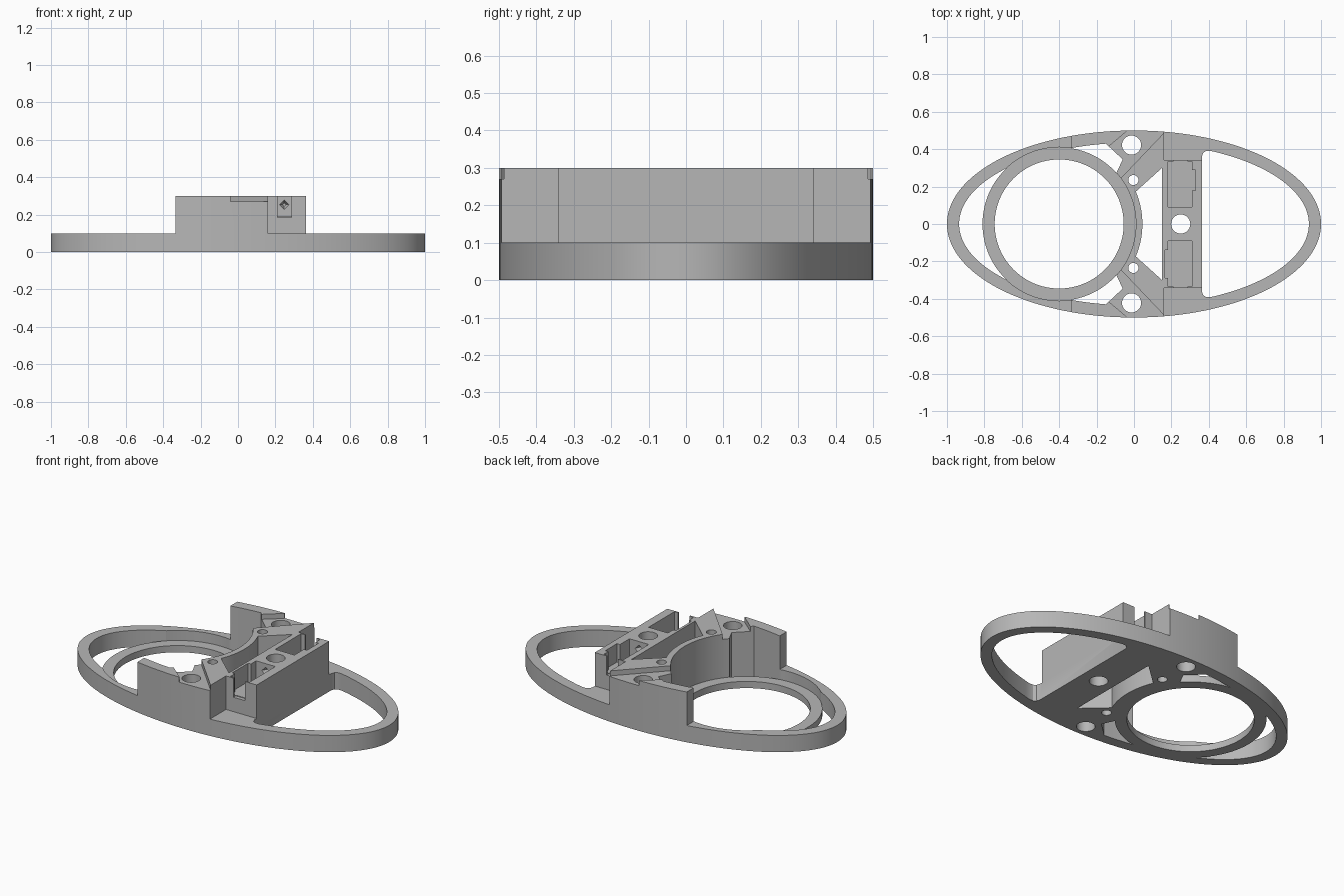
import bpy, bmesh, math
from mathutils import Matrix

cube = bpy.data.objects.get("Cube")
if cube:
    bpy.data.objects.remove(cube, do_unlink=True)

RING_X, RING_R, BORE_R = -0.4, 0.41, 0.345
IN_A, IN_B = 0.935, 0.435

grey = bpy.data.materials.new("light_grey")
grey.use_nodes = True
colour = (0.47, 0.47, 0.47, 1)
grey.diffuse_color = colour
grey.node_tree.nodes["Principled BSDF"].inputs["Base Color"].default_value = colour


def link(name, bm):
    bmesh.ops.recalc_face_normals(bm, faces=bm.faces)
    mesh = bpy.data.meshes.new(name)
    bm.to_mesh(mesh)
    bm.free()
    mesh.materials.append(grey)
    obj = bpy.data.objects.new(name, mesh)
    bpy.context.scene.collection.objects.link(obj)
    return obj


def prism(name, pts, z0, z1):
    """Upright solid from an outline."""
    bm = bmesh.new()
    low = [bm.verts.new((x, y, z0)) for x, y in pts]
    high = [bm.verts.new((x, y, z1)) for x, y in pts]
    bm.faces.new(low)
    bm.faces.new(high)
    n = len(pts)
    for i in range(n):
        j = (i + 1) % n
        bm.faces.new((low[i], low[j], high[j], high[i]))
    return link(name, bm)


def arc(cx, a, b, t0, t1, n):
    return [(cx + a * math.cos(t0 + (t1 - t0) * i / n),
             b * math.sin(t0 + (t1 - t0) * i / n)) for i in range(n + 1)]


def circle(cx, cy, r, n=48):
    return [(x, y + cy) for x, y in arc(cx, r, r, 0, math.tau, n)[:-1]]


def rect(x0, x1, y0, y1):
    return [(x0, y0), (x1, y0), (x1, y1), (x0, y1)]


def cut(cutter):
    mod = body.modifiers.new("cut", "BOOLEAN")
    mod.operation = "DIFFERENCE"
    mod.solver = "EXACT"
    mod.object = cutter
    bpy.context.view_layer.update()
    deps = bpy.context.evaluated_depsgraph_get()
    mesh = bpy.data.meshes.new_from_object(body.evaluated_get(deps))
    body.modifiers.clear()
    body.data = mesh
    bpy.data.objects.remove(cutter, do_unlink=True)


def carve(pts, z0=-0.1, z1=0.5):
    cut(prism("cutter", pts, z0, z1))


def flip(pts, s):
    return [(x, y * s) for x, y in pts]


# Full oval blank
body = prism("oval_mount_frame", arc(0, 1, 0.5, 0, math.tau, 144)[:-1], 0, 0.3)

# Lower the two ends and the shelves beside the bay block
carve(rect(-1.2, -0.335, -0.7, 0.7), 0.1)
carve(rect(0.363, 1.2, -0.7, 0.7), 0.1)
for s in (1, -1):
    carve(flip(rect(0.16, 0.5, 0.342, 0.7), s), 0.1)

# Open nose with rounded inner corners
t = math.acos(0.41 / IN_A)
nose = arc(0, IN_A, IN_B, -t, t, 56)
corner = [(0.385, 0.39), (0.37, 0.38), (0.363, 0.36)]
carve(nose + corner + flip(corner[::-1], -1))

# Crescent between the tail and the round seat
x = -0.683
t = math.acos(x / IN_A)
u = math.acos((x - RING_X) / RING_R)
tail = arc(0, IN_A, IN_B, t, math.tau - t, 48)
seat = arc(RING_X, RING_R, RING_R, math.tau - u, u, 48)
carve(tail + seat[1:-1])

# Side openings between frame and seat
x = -0.338
t0, t1 = math.acos(x / IN_A), math.acos(-0.15 / IN_A)
u = math.acos((x - RING_X) / RING_R)
side = (arc(0, IN_A, IN_B, t0, t1, 8) + [(-0.06, 0.345)]
        + arc(RING_X, RING_R, RING_R, 0.73, u, 20)[:-1])
for s in (1, -1):
    carve(flip(side, s))

# Stepped round seat and bore
carve(circle(RING_X, 0, RING_R + 0.0005, 96), 0.04)
carve(circle(RING_X, 0, BORE_R, 96))

# Opening between the seat wall and the bay block
carve(arc(RING_X, 0.445, 0.445, -0.4, 0.4, 20) + [(0.15, 0.3), (0.15, -0.3)])

# Sunken screw pads and the screw holes
pad = [(0.16, 0.487), (-0.08, 0.235), (-0.17, 0.385), (-0.04, 0.495),
       (-0.04, 0.6), (0.16, 0.6)]
for s in (1, -1):
    carve(flip(pad, s), 0.27)
    carve(circle(-0.013, 0.422 * s, 0.051))
    carve(circle(-0.003, 0.235 * s, 0.027, 32))
carve(circle(0.25, 0, 0.051))

# Equipment bays: pocket, side notch, end slot and tapered socket
for s in (1, -1):
    carve(flip(rect(0.183, 0.31, 0.09, 0.333), s), 0.19)
    notch = rect(0.3, 0.33, 0.18, 0.29) if s > 0 else rect(0.165, 0.19, 0.14, 0.29)
    carve(flip(notch, s), 0.19)
    carve(flip(rect(0.21, 0.285, 0.32, 0.36), s), 0.186)
    bm = bmesh.new()
    bmesh.ops.create_cone(
        bm, cap_ends=True, segments=4, radius1=0.03, radius2=0.01, depth=0.04,
        matrix=Matrix.Translation((0.247, 0.078 * s, 0.253))
        @ Matrix.Rotation(math.pi / 2 * s, 4, "X"))
    cut(link("cutter", bm))

bpy.ops.object.select_all(action="DESELECT")
body.select_set(True)
bpy.context.view_layer.objects.active = body
bpy.ops.object.shade_smooth_by_angle(angle=math.radians(25))
